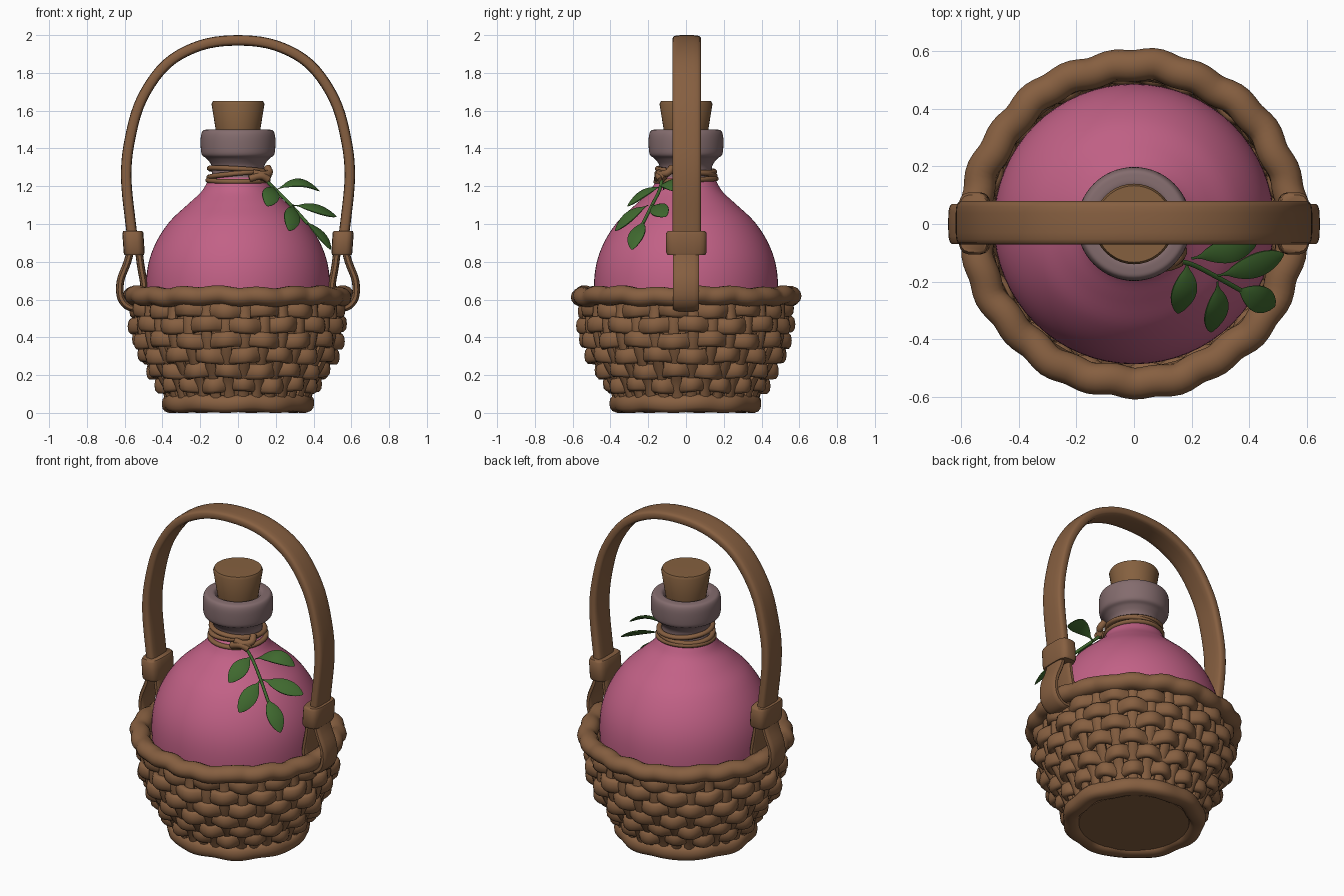
import bpy, bmesh, math
from mathutils import Vector

cube = bpy.data.objects.get("Cube")
if cube:
    bpy.data.objects.remove(cube, do_unlink=True)


def material(name, rgb):
    m = bpy.data.materials.new(name)
    m.use_nodes = True
    m.diffuse_color = (*rgb, 1)
    bsdf = next(n for n in m.node_tree.nodes if n.type == 'BSDF_PRINCIPLED')
    bsdf.inputs["Base Color"].default_value = (*rgb, 1)
    return m


WICKER = material("wicker brown", (0.24, 0.115, 0.052))
CORK = material("cork brown", (0.235, 0.118, 0.05))
PINK = material("pink potion", (0.54, 0.12, 0.24))
GLASS = material("mauve glass", (0.23, 0.15, 0.155))
GREEN = material("leaf green", (0.05, 0.14, 0.028))


def finish(name, bm, mat, angle=50):
    bmesh.ops.recalc_face_normals(bm, faces=bm.faces)
    me = bpy.data.meshes.new(name)
    bm.to_mesh(me)
    bm.free()
    me.materials.append(mat)
    ob = bpy.data.objects.new(name, me)
    bpy.context.collection.objects.link(ob)
    bpy.ops.object.select_all(action='DESELECT')
    ob.select_set(True)
    bpy.context.view_layer.objects.active = ob
    bpy.ops.object.shade_smooth_by_angle(angle=math.radians(angle))
    return ob


def sweep(bm, pts, up, a, b, closed=False, sides=10, square=1.0, taper=None):
    """Sweep an oval, a wide along up and b thick, along the points."""
    pts = [Vector(p) for p in pts]
    n, rings = len(pts), []
    for i, p in enumerate(pts):
        prev = pts[i - 1] if closed or i else p
        nxt = pts[(i + 1) % n] if closed or i < n - 1 else p
        t = (nxt - prev).normalized()
        side = Vector(up)
        side = (side - t * side.dot(t)).normalized()
        out = t.cross(side)
        k = taper(i / (n - 1)) if taper else 1
        ring = []
        for j in range(sides):
            ang = math.tau * (j + 0.5) / sides
            c, s = math.cos(ang), math.sin(ang)
            c = math.copysign(abs(c) ** square, c)
            s = math.copysign(abs(s) ** square, s)
            ring.append(bm.verts.new(p + side * (a * k * c) + out * (b * k * s)))
        rings.append(ring)
    for i in range(n if closed else n - 1):
        r, q = rings[i], rings[(i + 1) % n]
        for j in range(sides):
            bm.faces.new((r[j], r[j - 1], q[j - 1], q[j]))
    if not closed:
        bm.faces.new(rings[0])
        bm.faces.new(rings[-1])


def smooth_path(pts, steps=6):
    """Catmull-Rom curve through the points."""
    p = [Vector(q) for q in pts]
    p = [p[0] * 2 - p[1]] + p + [p[-1] * 2 - p[-2]]
    out = []
    for i in range(1, len(p) - 2):
        for s in range(steps):
            t = s / steps
            out.append(0.5 * (2 * p[i] + (p[i + 1] - p[i - 1]) * t
                              + (2 * p[i - 1] - 5 * p[i] + 4 * p[i + 1] - p[i + 2]) * t ** 2
                              + (3 * p[i] - p[i - 1] - 3 * p[i + 1] + p[i + 2]) * t ** 3))
    return out + [p[-2]]


def ring_path(radius, height, n):
    """Closed path; radius and height are functions of the angle."""
    return [(radius(t) * math.cos(t), radius(t) * math.sin(t), height(t))
            for t in (math.tau * i / n for i in range(n))]


def lathe(name, profile, mat, steps=5, sides=64, angle=50):
    bm = bmesh.new()
    pts = [Vector((max(p.x, 0), 0, p.z)) for p in
           smooth_path([(r, 0, z) for r, z in profile], steps)]
    vs = [bm.verts.new(p) for p in pts]
    es = [bm.edges.new(e) for e in zip(vs, vs[1:])]
    bmesh.ops.spin(bm, geom=vs + es, axis=(0, 0, 1), cent=(0, 0, 0),
                   angle=math.tau, steps=sides)
    bmesh.ops.remove_doubles(bm, verts=bm.verts, dist=0.0002)
    return finish(name, bm, mat, angle)


# Bottle
lathe("bottle_body", [(0, .1), (.28, .11), (.36, .22), (.43, .4), (.478, .55), (.487, .68),
                      (.472, .8), (.43, .91), (.36, 1.015), (.27, 1.1), (.195, 1.17),
                      (.158, 1.23), (.14, 1.25)], PINK)
lathe("bottle_neck", [(.15, 1.22), (.138, 1.27), (.14, 1.31), (.165, 1.345), (.19, 1.365),
                      (.197, 1.4), (.197, 1.46), (.187, 1.492), (.165, 1.5), (.135, 1.498),
                      (.115, 1.47)], GLASS)
lathe("cork", [(0, 1.46), (.112, 1.46), (.115, 1.48), (.14, 1.635), (.133, 1.65), (0, 1.652)],
      CORK, 1, 40, 40)

# Twine around the neck
bm = bmesh.new()
for z, r, tilt, ph in ((1.232, .158, .008, 0), (1.262, .152, .016, 2), (1.285, .15, .012, 4)):
    sweep(bm, ring_path(lambda t: r, lambda t: z + tilt * math.sin(t + ph), 48),
          (0, 0, 1), .014, .016, True, 8)
finish("neck_twine", bm, WICKER)
bm = bmesh.new()
for tail in ([(.08, -.14, 1.27), (.13, -.135, 1.262), (.165, -.1, 1.27), (.155, -.07, 1.3)],
             [(.06, -.15, 1.24), (.12, -.145, 1.255), (.16, -.13, 1.235)],
             [(.115, -.12, 1.245), (.145, -.125, 1.26), (.16, -.11, 1.245)]):
    sweep(bm, smooth_path(tail, 4), (0, 0, 1), .02, .02, sides=8)
finish("twine_knot", bm, WICKER)

# Sprig
bm = bmesh.new()
stem = [(.13, -.125, 1.25), (.2, -.14, 1.18), (.28, -.18, 1.1), (.37, -.23, 1.0)]
sweep(bm, smooth_path(stem), (0, 0, 1), .009, .009, sides=8)
leaves = [((.20, -.12, 1.18), (.43, -.06, 1.175), .03),
          ((.29, -.18, 1.1), (.52, -.105, 1.04), 0),
          ((.35, -.22, 1.02), (.49, -.285, .865), 0),
          ((.29, -.2, 1.1), (.27, -.375, .965), 0),
          ((.185, -.13, 1.2), (.155, -.31, 1.095), 0)]
for base, tip, lift in leaves:
    base, tip = Vector(base), Vector(tip)
    mid = (base + tip) / 2
    normal = Vector((mid.x, mid.y, .35))
    bend = normal.normalized() * .015 + Vector((0, 0, lift))
    path = [base.lerp(tip, i / 14) + bend * math.sin(math.pi * i / 14) for i in range(15)]
    sweep(bm, path, (tip - base).cross(normal), .05, .01, sides=10,
          taper=lambda t: .1 + .9 * math.sin(math.pi * max(0, t - .12) / .88) ** .75
          if .12 < t < .99 else .1)
finish("leaf_sprig", bm, GREEN)

# Basket weave: strands dip in and out between upright stakes
WAVES = 16
rows = [(.15, .395), (.225, .442), (.305, .487), (.385, .518), (.465, .532), (.545, .527)]
for k, (z, r) in enumerate(rows):
    bm = bmesh.new()
    ph = math.pi * (k % 2) + .4
    sweep(bm, ring_path(lambda t: r + .024 * math.sin(WAVES * t + ph) + .004 * math.sin(5 * t + k),
                        lambda t: z + .008 * math.sin(7 * t + 2 * k), WAVES * 12),
          (0, 0, 1), .043, .026, True, 10, .85)
    finish("weave_row_%d" % (k + 1), bm, WICKER)
bm = bmesh.new()
for i in range(2 * WAVES):
    t = (math.pi * (i + .5) - .4) / WAVES
    c, s = math.cos(t), math.sin(t)
    path = [(.36, .05)] + [(r, z) for z, r in rows] + [(.53, .62)]
    sweep(bm, smooth_path([(r * c, r * s, z) for z, r in [(q[1], q[0]) for q in path]], 2),
          (-s, c, 0), .03, .02, sides=8)
finish("stakes", bm, WICKER)
lathe("basket_lining", [(0, .018), (.31, .018), (.325, .06)] + [(r - .03, z) for z, r in rows]
      + [(.505, .62)], WICKER, 1)

# Rim and foot
bm = bmesh.new()
sweep(bm, ring_path(lambda t: .552 + .005 * math.sin(23 * t) + .004 * math.sin(9 * t + 1),
                    lambda t: .618 + .005 * math.sin(17 * t) + .004 * math.sin(6 * t), 160),
      (0, 0, 1), .05, .055, True, 14)
finish("basket_rim", bm, WICKER)
bm = bmesh.new()
sweep(bm, ring_path(lambda t: .352 + .004 * math.sin(11 * t),
                    lambda t: .05 + .004 * math.sin(8 * t), 128),
      (0, 0, 1), .047, .05, True, 14, .8)
finish("basket_foot", bm, WICKER)

# Handle
half = [(.548, .86), (.568, 1.0), (.592, 1.25), (.572, 1.45), (.51, 1.66), (.38, 1.845),
        (.2, 1.945)]
arch = [(-x, .004, z) for x, z in half] + [(0, .004, 1.972)] + [(x, .004, z) for x, z in half[::-1]]
bm = bmesh.new()
sweep(bm, smooth_path(arch, 5), (0, 1, 0), .076, .028, sides=16, square=.5)
finish("handle", bm, WICKER)

# Straps looped over the rim, and the cuffs that bind them
for sx, side in ((1, "left"), (-1, "right")):
    bm = bmesh.new()
    loop = [(.56, .9), (.585, .8), (.622, .7), (.62, .61), (.575, .56), (.52, .57), (.497, .66),
            (.515, .78), (.53, .9)]
    sweep(bm, smooth_path([(sx * x, 0, z) for x, z in loop], 4), (0, 1, 0), .07, .02,
          sides=14, square=.6)
    finish(side + "_handle_strap", bm, WICKER)
    bm = bmesh.new()
    cuff = [(.55, .835), (.55, .85), (.553, .9), (.557, .95), (.557, .962)]
    sweep(bm, [(sx * x, .002, z) for x, z in cuff], (0, 1, 0), .108, .056, sides=20, square=.55,
          taper=lambda t: .92 if t in (0, 1) else 1)
    finish(side + "_handle_cuff", bm, WICKER)
